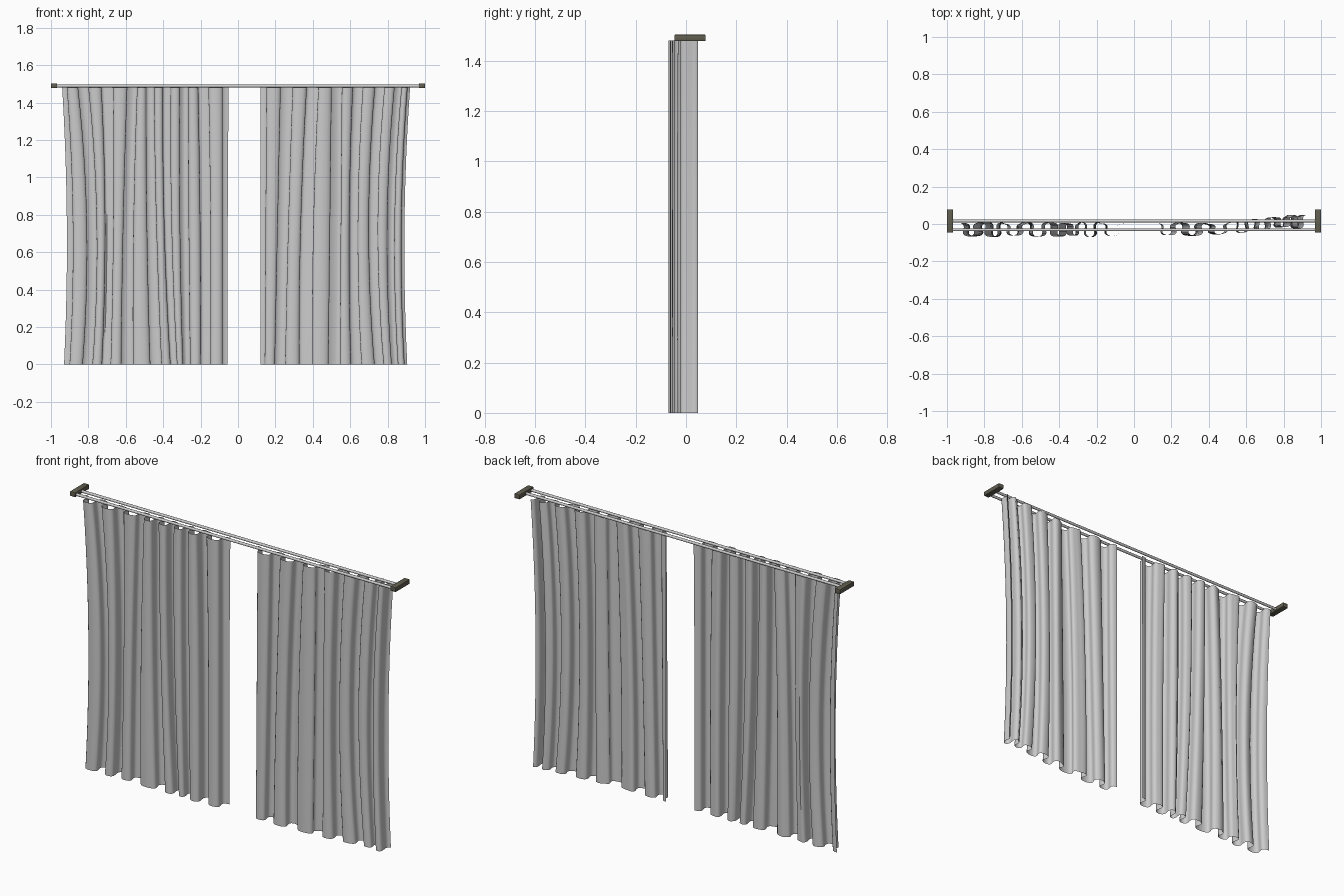
import bpy, bmesh, math

if "Cube" in bpy.data.objects:
    bpy.data.objects.remove(bpy.data.objects["Cube"])

TOP = 1.48
STEPS, ROWS = 20, 12


def finish(name, bm, angle=40):
    me = bpy.data.meshes.new(name)
    bm.to_mesh(me)
    bm.free()
    ob = bpy.data.objects.new(name, me)
    bpy.context.collection.objects.link(ob)
    bpy.ops.object.select_all(action='DESELECT')
    ob.select_set(True)
    bpy.context.view_layer.objects.active = ob
    bpy.ops.object.shade_smooth_by_angle(angle=math.radians(angle))
    return ob


def blend(b, m, t, k):
    # quadratic through bottom, middle and top values
    return b * (2*k - 1) * (k - 1) + 4 * m * k * (1 - k) + t * k * (2*k - 1)


def curtain(name, top, mid, bottom, centre, depth):
    # pleated sheet; lists hold the fold boundaries at three heights
    bm = bmesh.new()
    folds = len(top) - 1
    rows = []
    for r in range(ROWS + 1):
        k = r / ROWS
        edge = [blend(b, m, t, k) for b, m, t in zip(bottom, mid, top)]
        row = []
        for s in range(folds * STEPS + 1):
            i = min(s // STEPS, folds - 1)
            f = s / STEPS - i
            a = 2 * math.pi * f
            w = edge[i + 1] - edge[i]
            x = edge[i] + w * (f + 0.125 * math.sin(2 * a))
            y = centre(x) + depth * (1 + 0.12 * math.sin(i * 2.3)) * math.cos(a)
            row.append(bm.verts.new((x, y, TOP * k)))
        rows.append(row)
    for lo, hi in zip(rows, rows[1:]):
        for j in range(len(lo) - 1):
            bm.faces.new((lo[j], lo[j + 1], hi[j + 1], hi[j]))
    return finish(name, bm, 60)


# Curtains
curtain("left_curtain",
        [-.94, -.83, -.70, -.56, -.47, -.38, -.29, -.19, -.05],
        [-.915, -.775, -.69, -.59, -.455, -.375, -.29, -.175, -.055],
        [-.93, -.80, -.705, -.60, -.43, -.34, -.28, -.175, -.055],
        lambda x: -0.03, 0.036)
curtain("right_curtain",
        [.12, .26, .40, .53, .64, .76, .86, .92],
        [.12, .24, .365, .53, .615, .725, .82, .89],
        [.12, .22, .36, .52, .63, .76, .84, .905],
        lambda x: -0.028 + 0.04 * min(1, max(0, (x - 0.45) / 0.35)), 0.032)

# Twin rails
for name, y in (("front_rail", -0.031), ("back_rail", 0.016)):
    bm = bmesh.new()
    bmesh.ops.create_cone(bm, cap_ends=True, segments=16, radius1=0.0075,
                          radius2=0.0075, depth=1.95)
    for v in bm.verts:
        v.co = (v.co.z, v.co.x + y, v.co.y + 1.488)
    bmesh.ops.recalc_face_normals(bm, faces=bm.faces)
    finish(name, bm)

# Wall brackets
mat = bpy.data.materials.new("bracket_olive")
mat.diffuse_color = (0.12, 0.11, 0.08, 1)
mat.use_nodes = True
mat.node_tree.nodes["Principled BSDF"].inputs["Base Color"].default_value = mat.diffuse_color
for name, side in (("left_bracket", -1), ("right_bracket", 1)):
    bm = bmesh.new()
    bmesh.ops.create_cube(bm, size=1)
    for v in bm.verts:
        v.co = (v.co.x * 0.033 + side * 0.9835, v.co.y * 0.124 + 0.016,
                v.co.z * 0.026 + 1.490)
    bmesh.ops.bevel(bm, geom=bm.edges[:], offset=0.004, segments=2,
                    profile=0.5, affect='EDGES')
    finish(name, bm).data.materials.append(mat)
